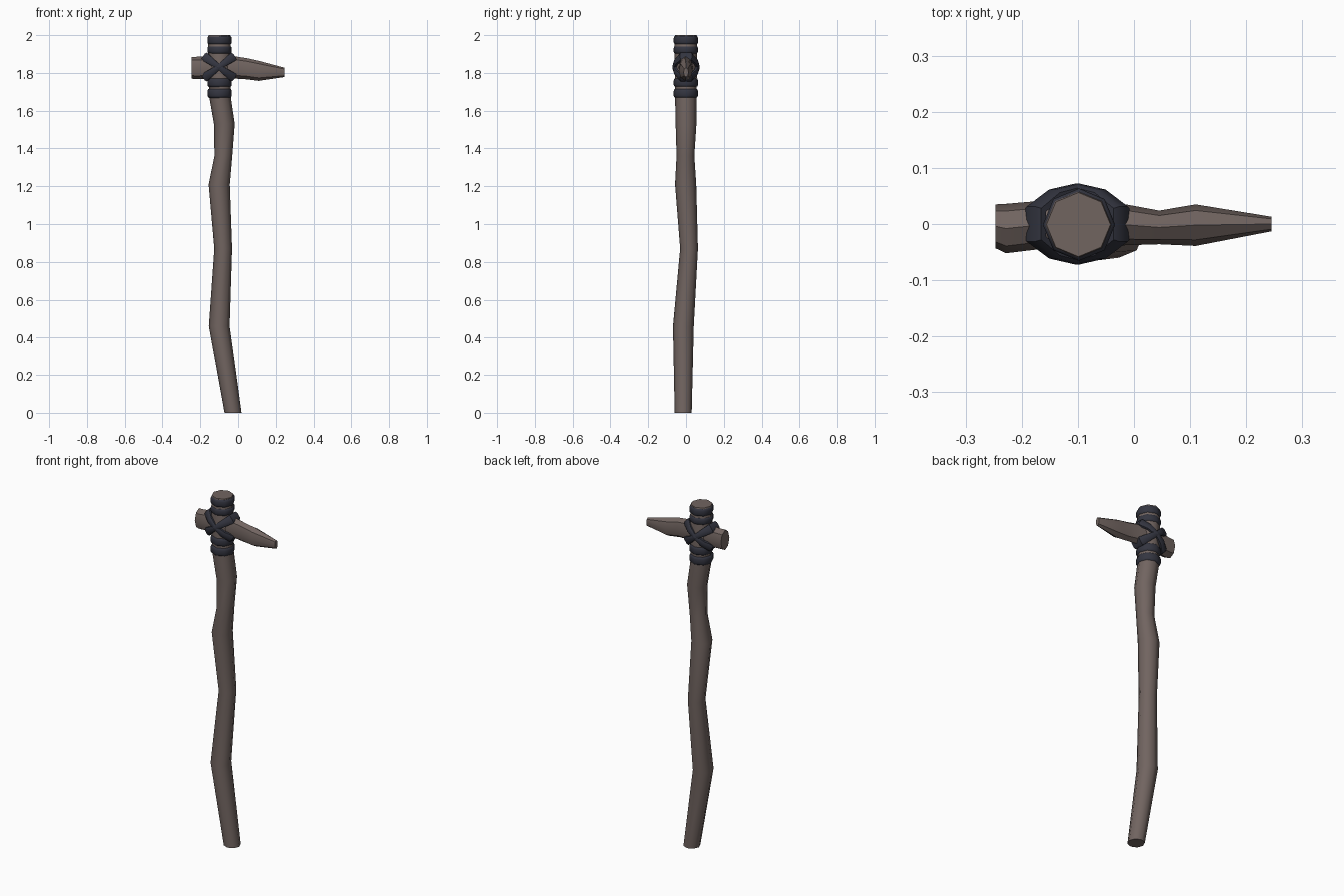
import bpy, bmesh, math
from mathutils import Vector

if "Cube" in bpy.data.objects:
    bpy.data.objects.remove(bpy.data.objects["Cube"])


def material(name, rgb):
    m = bpy.data.materials.new(name)
    m.diffuse_color = (*rgb, 1)
    m.use_nodes = True
    m.node_tree.nodes["Principled BSDF"].inputs["Base Color"].default_value = m.diffuse_color
    return m


BROWN = material("weathered brown", (0.165, 0.128, 0.117))
DARK = material("dark binding", (0.034, 0.036, 0.052))


def loft(name, rings, mat, closed=False, angle=50):
    """Skin a list of equal-sized point rings; cap the ends or close the loop."""
    bm = bmesh.new()
    loops = [[bm.verts.new(p) for p in ring] for ring in rings]
    n = len(loops[0])
    pairs = list(zip(loops, loops[1:])) + ([(loops[-1], loops[0])] if closed else [])
    for a, b in pairs:
        for i in range(n):
            j = (i + 1) % n
            bm.faces.new((a[i], a[j], b[j], b[i]))
    if not closed:
        bm.faces.new(loops[0])
        bm.faces.new(loops[-1])
    bmesh.ops.recalc_face_normals(bm, faces=bm.faces)
    me = bpy.data.meshes.new(name)
    bm.to_mesh(me)
    bm.free()
    me.materials.append(mat)
    ob = bpy.data.objects.new(name, me)
    bpy.context.collection.objects.link(ob)
    bpy.context.view_layer.objects.active = ob
    for o in bpy.context.selected_objects:
        o.select_set(False)
    ob.select_set(True)
    bpy.ops.object.shade_smooth_by_angle(angle=math.radians(angle))
    return ob


def disc(cx, cy, z, r, n=8):
    return [(cx + r * math.cos(math.tau * i / n), cy + r * math.sin(math.tau * i / n), z)
            for i in range(n)]


# Crooked wooden handle: centre x, centre y, height, radius
handle = [(-0.027, -0.015, 0, 0.045), (-0.10, -0.014, 0.46, 0.055),
          (-0.079, 0.016, 0.87, 0.047), (-0.10, -0.002, 1.21, 0.056),
          (-0.078, -0.003, 1.36, 0.047), (-0.073, 0, 1.53, 0.055),
          (-0.097, -0.001, 1.68, 0.057), (-0.099, -0.001, 1.99, 0.060),
          (-0.099, -0.001, 2.0, 0.057)]
loft("handle", [disc(*s) for s in handle], BROWN)

# Wrapped bands above and below the head
for k, (z0, z1) in enumerate([(1.667, 1.716), (1.724, 1.772), (1.90, 1.943), (1.949, 1.996)]):
    prof = [(0.054, z0), (0.061, z0 + 0.005), (0.0645, z0 + 0.013),
            (0.0645, z1 - 0.013), (0.061, z1 - 0.003), (0.054, z1)]
    loft("band_%d" % (k + 1), [disc(-0.098, -0.001, z, r) for r, z in prof], DARK, closed=True)

# Stone head: x, centre y, centre z, half width, half height
head = [(-0.247, -0.004, 1.827, 0.039, 0.057), (-0.228, -0.008, 1.826, 0.044, 0.059),
        (-0.17, -0.002, 1.828, 0.043, 0.060), (-0.02, -0.001, 1.829, 0.037, 0.059),
        (0.045, -0.006, 1.822, 0.030, 0.056), (0.11, -0.002, 1.811, 0.037, 0.053),
        (0.245, 0.0, 1.803, 0.013, 0.025)]
loft("stone_head", [[(x, cy + hy * math.cos(math.tau * i / 8), cz + hz * math.sin(math.tau * i / 8))
                     for i in range(8)] for x, cy, cz, hy, hz in head], BROWN, angle=35)

# Crossed straps: two tilted ribbon loops around the handle and head
path = [(0.097, -0.028), (0.052, -0.056), (0.0, -0.066), (-0.052, -0.056), (-0.097, -0.028),
        (-0.097, 0.028), (-0.052, 0.056), (0.0, 0.066), (0.052, 0.056), (0.097, 0.028)]
for name, sign in (("strap_rising", 1), ("strap_falling", -1)):
    along = Vector((0.81, 0, 0.586 * sign))
    across = Vector((-0.586 * sign, 0, 0.81))
    centre = Vector((-0.101, 0, 1.831))
    rings = []
    for u, y in path:
        out = along * (0.7 * u / 0.097) + Vector((0, y / 0.066, 0))
        out.normalize()
        w = 0.013 + 0.011 * abs(u) / 0.097
        p = centre + along * u + Vector((0, y, 0))
        rings.append([p + across * (w * a) + out * b for a, b in
                      [(-1, -0.012), (-1, 0.0), (-0.55, 0.006), (0.55, 0.006), (1, 0.0), (1, -0.012)]])
    loft(name, rings, DARK, closed=True)
